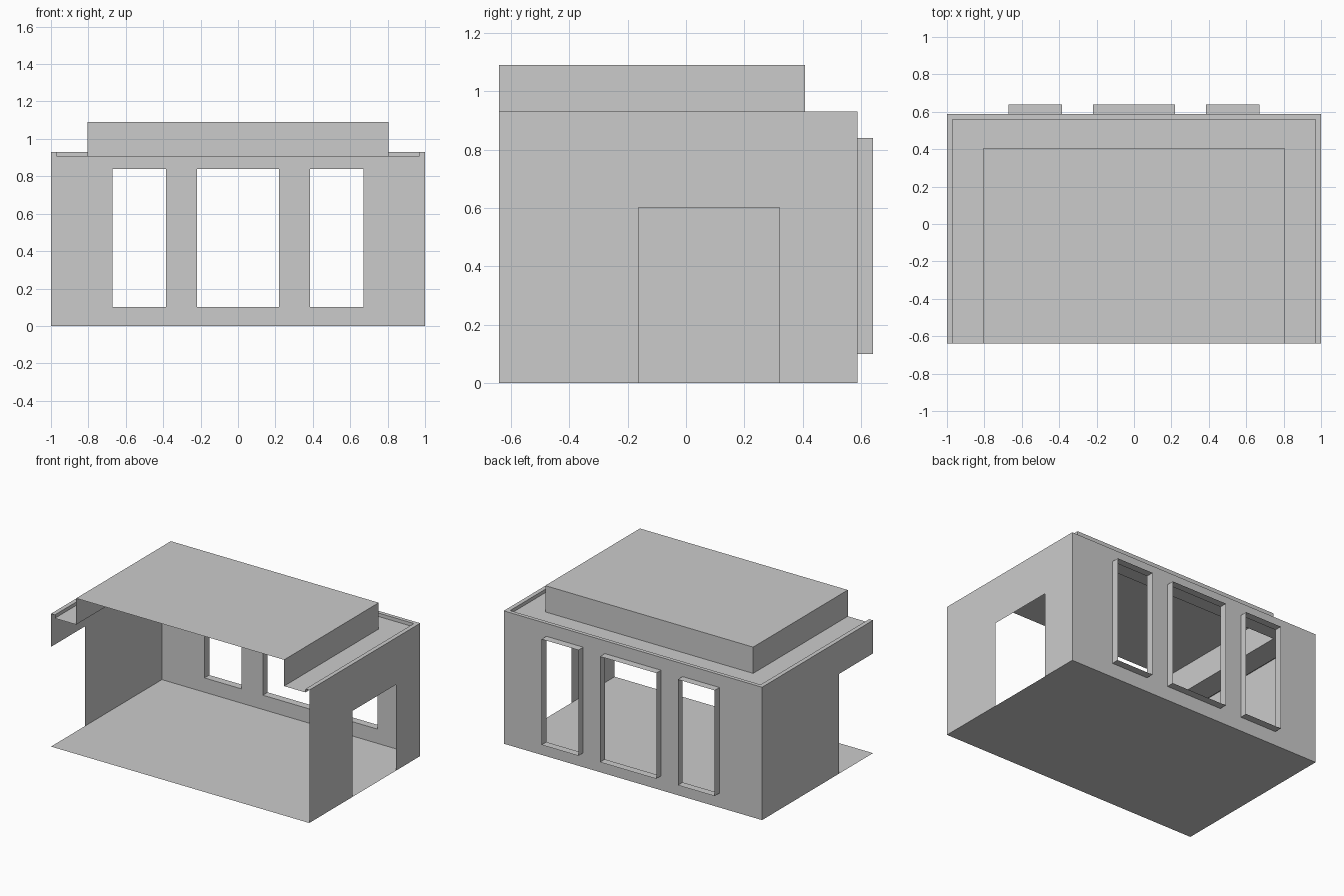
import bpy

if "Cube" in bpy.data.objects:
    bpy.data.objects.remove(bpy.data.objects["Cube"])

FRONT, BACK, PORCH = -0.64, 0.587, 0.64
WALL_TOP = 0.93


def make_mesh(name, verts, faces):
    mesh = bpy.data.meshes.new(name)
    mesh.from_pydata(verts, [], faces)
    mesh.validate()
    obj = bpy.data.objects.new(name, mesh)
    bpy.context.collection.objects.link(obj)
    return obj


def panel(name, us, vs, holes, place, flip=False):
    """Flat wall from a grid of cut lines, leaving out the hole cells."""
    n = len(us)
    verts = [place(u, v) for v in vs for u in us]
    faces = []
    for j in range(len(vs) - 1):
        for i in range(n - 1):
            if (i, j) in holes:
                continue
            a = j * n + i
            f = [a, a + 1, a + n + 1, a + n]
            faces.append(f[::-1] if flip else f)
    used = sorted({k for f in faces for k in f})
    remap = {k: i for i, k in enumerate(used)}
    return make_mesh(name, [verts[k] for k in used],
                     [[remap[k] for k in f] for f in faces])


# floor
panel("floor", [-1, 1], [FRONT, BACK], [], lambda u, v: (u, v, 0), flip=True)

# right wall with doorway
panel("right_wall", [FRONT, -0.163, 0.32, BACK], [0, 0.602, WALL_TOP],
      [(1, 0)], lambda u, v: (1, u, v))

# left wall with an open front corner under a lintel
panel("left_wall", [FRONT, -0.262, BACK], [0, 0.698, WALL_TOP],
      [(0, 0)], lambda u, v: (-1, u, v), flip=True)

# back wall with three window openings
windows = [(-0.67, -0.385), (-0.218, 0.218), (0.385, 0.67)]
SILL, HEAD = 0.10, 0.84
cuts = [-1] + [x for w in windows for x in w] + [1]
panel("back_wall", cuts, [0, SILL, HEAD, WALL_TOP], [(1, 1), (3, 1), (5, 1)],
      lambda u, v: (u, BACK, v), flip=True)

# thin window surrounds projecting from the back wall
for side, (x0, x1) in zip(("left", "middle", "right"), windows):
    ring = [(x0, SILL), (x1, SILL), (x1, HEAD), (x0, HEAD)]
    verts = [(x, y, z) for y in (BACK, PORCH) for x, z in ring]
    faces = [(i, (i + 1) % 4, (i + 1) % 4 + 4, i + 4) for i in range(4)]
    make_mesh(side + "_window_surround", verts, faces)

# roof: rim, recessed ledge and raised centre, open at the front
steps = [(1, BACK, WALL_TOP), (0.97, 0.56, WALL_TOP), (0.97, 0.56, 0.906),
         (0.805, 0.407, 0.906), (0.805, 0.407, 1.09)]
verts, faces = [], []
for x, y, z in steps:
    verts += [(-x, FRONT, z), (-x, y, z), (x, y, z), (x, FRONT, z)]
for s in range(len(steps) - 1):
    for i in range(3):
        a = s * 4 + i
        faces.append((a, a + 1, a + 5, a + 4))
top = 4 * (len(steps) - 1)
faces.append((top, top + 1, top + 2, top + 3))
make_mesh("roof", verts, [f[::-1] for f in faces])
